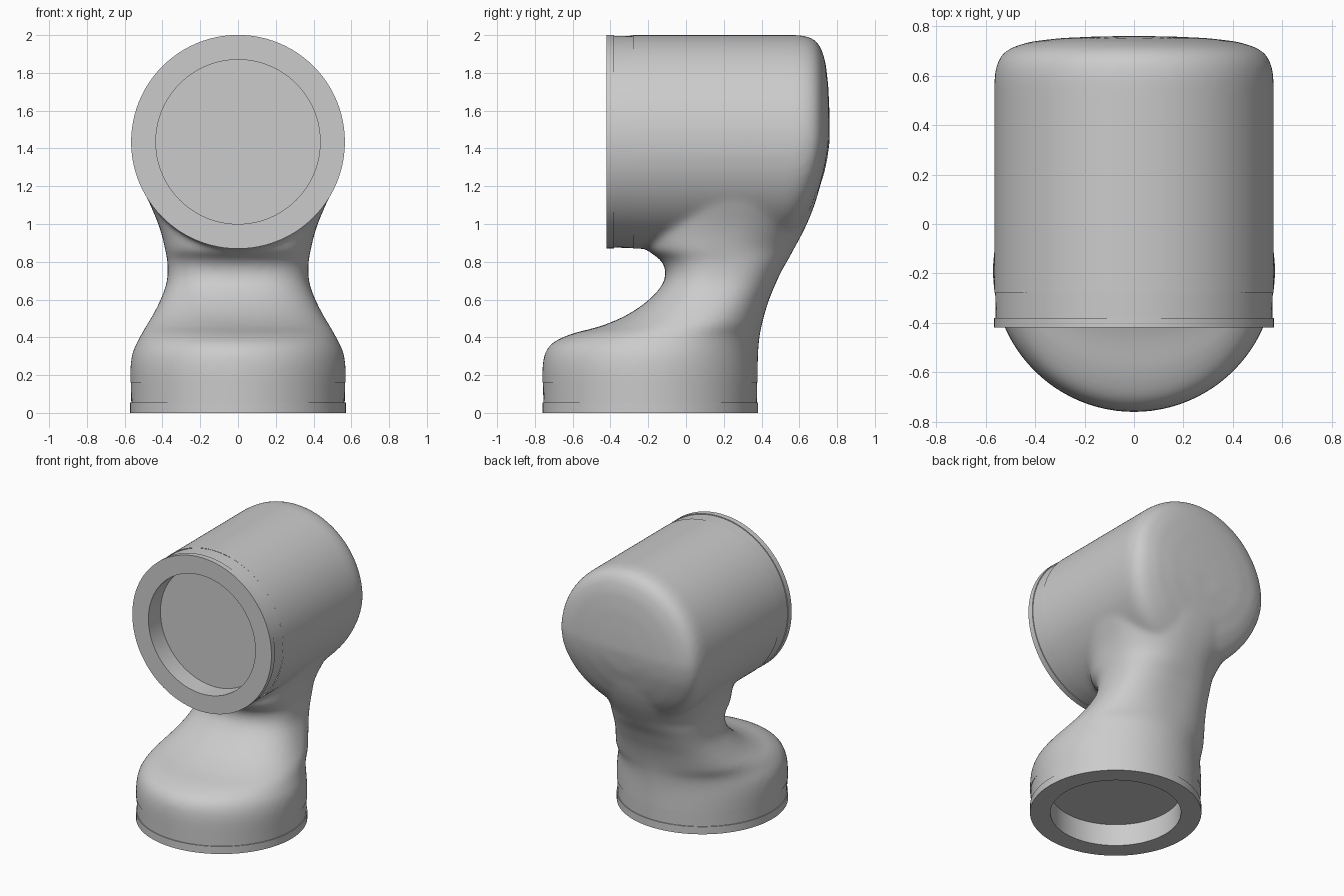
import bpy, bmesh, math
from mathutils import Vector

cube = bpy.data.objects.get("Cube")
if cube:
    bpy.data.objects.remove(cube, do_unlink=True)

grey = bpy.data.materials.new("cast_grey")
grey.use_nodes = True
grey.diffuse_color = (0.6, 0.6, 0.6, 1)
grey.node_tree.nodes["Principled BSDF"].inputs["Base Color"].default_value = (0.6, 0.6, 0.6, 1)

SEGMENTS = 96
BASE_Y, HEAD_Z = -0.19, 1.435


def rings_to_mesh(bm, rings, closed=False):
    """Bridge equal rings of points; cap both ends unless the profile closes."""
    rows = [[bm.verts.new(p) for p in ring] for ring in rings]
    pairs = list(zip(rows, rows[1:])) + ([(rows[-1], rows[0])] if closed else [])
    for a, b in pairs:
        for i in range(len(a)):
            j = (i + 1) % len(a)
            bm.faces.new((a[i], a[j], b[j], b[i]))
    if not closed:
        bm.faces.new(rows[0])
        bm.faces.new(rows[-1])


def upright(r, h, a):
    return Vector((r * math.cos(a), BASE_Y + r * math.sin(a), h))


def forward(r, h, a):
    return Vector((r * math.cos(a), h, HEAD_Z + r * math.sin(a)))


def lathe(profile, place):
    return [[place(r, h, math.tau * i / SEGMENTS) for i in range(SEGMENTS)]
            for r, h in profile]


def make_object(name, bm):
    bmesh.ops.recalc_face_normals(bm, faces=bm.faces)
    mesh = bpy.data.meshes.new(name)
    bm.to_mesh(mesh)
    bm.free()
    obj = bpy.data.objects.new(name, mesh)
    bpy.context.collection.objects.link(obj)
    mesh.materials.append(grey)
    return obj


def shade(obj):
    bpy.ops.object.select_all(action="DESELECT")
    obj.select_set(True)
    bpy.context.view_layer.objects.active = obj
    bpy.ops.object.shade_smooth_by_angle(angle=math.radians(35))


# Base and neck sections: height, front, back, half width, squareness
sections = [Vector(s) for s in (
    (0, -0.76, 0.38, 0.57, 2), (0.12, -0.76, 0.38, 0.57, 2),
    (0.24, -0.76, 0.38, 0.57, 2), (0.32, -0.745, 0.382, 0.558, 2),
    (0.375, -0.70, 0.386, 0.533, 2.05), (0.42, -0.60, 0.392, 0.51, 2.1),
    (0.46, -0.45, 0.4, 0.487, 2.2), (0.52, -0.31, 0.415, 0.45, 2.3),
    (0.6, -0.195, 0.44, 0.41, 2.4), (0.68, -0.125, 0.473, 0.38, 2.5),
    (0.75, -0.108, 0.505, 0.372, 2.5), (0.81, -0.135, 0.54, 0.375, 2.4),
    (0.86, -0.20, 0.567, 0.385, 2.3), (0.92, -0.21, 0.6, 0.398, 2.3),
    (1.0, -0.2, 0.64, 0.422, 2.4), (1.1, -0.18, 0.68, 0.464, 2.5),
    (1.2, -0.15, 0.71, 0.508, 2.6), (1.32, -0.1, 0.74, 0.548, 2.7),
    (1.44, -0.1, 0.756, 0.56, 2.7))]


def refine(pts, steps=4):
    """Catmull-Rom interpolation between sections."""
    out = []
    for i in range(len(pts) - 1):
        p0, p1, p2 = pts[max(i - 1, 0)], pts[i], pts[i + 1]
        p3 = pts[min(i + 2, len(pts) - 1)]
        for k in range(steps):
            t = k / steps
            out.append(p1 + (p2 - p0) * (t / 2)
                       + (p0 * 2 - p1 * 5 + p2 * 4 - p3) * (t * t / 2)
                       + (p1 * 3 - p0 - p2 * 3 + p3) * (t ** 3 / 2))
    return out + [pts[-1]]


smooth_sections = refine(sections)


def section_ring(s):
    z, front, back, half, power = s
    ring = []
    for i in range(SEGMENTS):
        a = math.tau * i / SEGMENTS
        c, n = math.cos(a), math.sin(a)
        x = math.copysign(abs(c) ** (2 / power), c) * half
        y = math.copysign(abs(n) ** (2 / power), n) * (back - front) / 2
        ring.append(Vector((x, (front + back) / 2 + y, z)))
    return ring


def back_ratio(z):
    """How far the back wall leans in below the head axis."""
    for a, b in zip(smooth_sections, smooth_sections[1:]):
        if a[0] <= z <= b[0]:
            t = (z - a[0]) / (b[0] - a[0])
            return (a[2] + (b[2] - a[2]) * t) / 0.756
    return 1


# Casting: base, neck and round-backed head, fused and blended
head_profile = [(0.001, -0.42), (0.566, -0.42), (0.566, 0.59), (0.558, 0.645),
                (0.535, 0.69), (0.49, 0.718), (0.42, 0.739), (0.3, 0.753),
                (0.15, 0.76), (0.001, 0.762)]
head = lathe(head_profile, forward)
for ring in head:
    for p in ring:
        if p.y > 0:
            p.y *= back_ratio(p.z)

bm = bmesh.new()
rings_to_mesh(bm, [section_ring(s) for s in smooth_sections])
rings_to_mesh(bm, head)
body = make_object("casting", bm)
remesh = body.modifiers.new("fuse", "REMESH")
remesh.mode = "VOXEL"
remesh.voxel_size = 0.017
blend = body.modifiers.new("blend", "SMOOTH")
blend.factor = 0.5
blend.iterations = 14
graph = bpy.context.evaluated_depsgraph_get()
fused = bpy.data.meshes.new_from_object(body.evaluated_get(graph))
body.modifiers.clear()

# Trim the casting flat where the two collars begin
bm = bmesh.new()
bm.from_mesh(fused)


def trim(inside, point, normal):
    faces = [f for f in bm.faces if inside(f.calc_center_median())]
    geom = faces + list({e for f in faces for e in f.edges}) \
        + list({v for f in faces for v in f.verts})
    bmesh.ops.bisect_plane(bm, geom=geom, plane_co=point, plane_no=normal,
                           clear_outer=True)


trim(lambda c: c.z < 0.5, (0, 0, 0.16), (0, 0, -1))
trim(lambda c: c.z > 0.8 and c.y < 0, (0, -0.28, 0), (0, -1, 0))
bm.to_mesh(fused)
bm.free()
body.data = fused
if not fused.materials:
    fused.materials.append(grey)
shade(body)


# Collars: recessed floor, bore, flat flange, raised rim and band
def collar(name, radius, floor, rim, mouth, place):
    profile = [(0.001, floor), (0.435, floor), (0.435, mouth), (radius, mouth),
               (radius, rim), (radius - 0.006, rim), (radius - 0.004, floor + 0.004),
               (0.001, floor + 0.004)]
    bm = bmesh.new()
    rings_to_mesh(bm, lathe(profile, place), closed=True)
    shade(make_object(name, bm))


collar("base_collar", 0.571, 0.16, 0.055, 0, upright)
collar("head_collar", 0.566, -0.28, -0.38, -0.42, forward)
